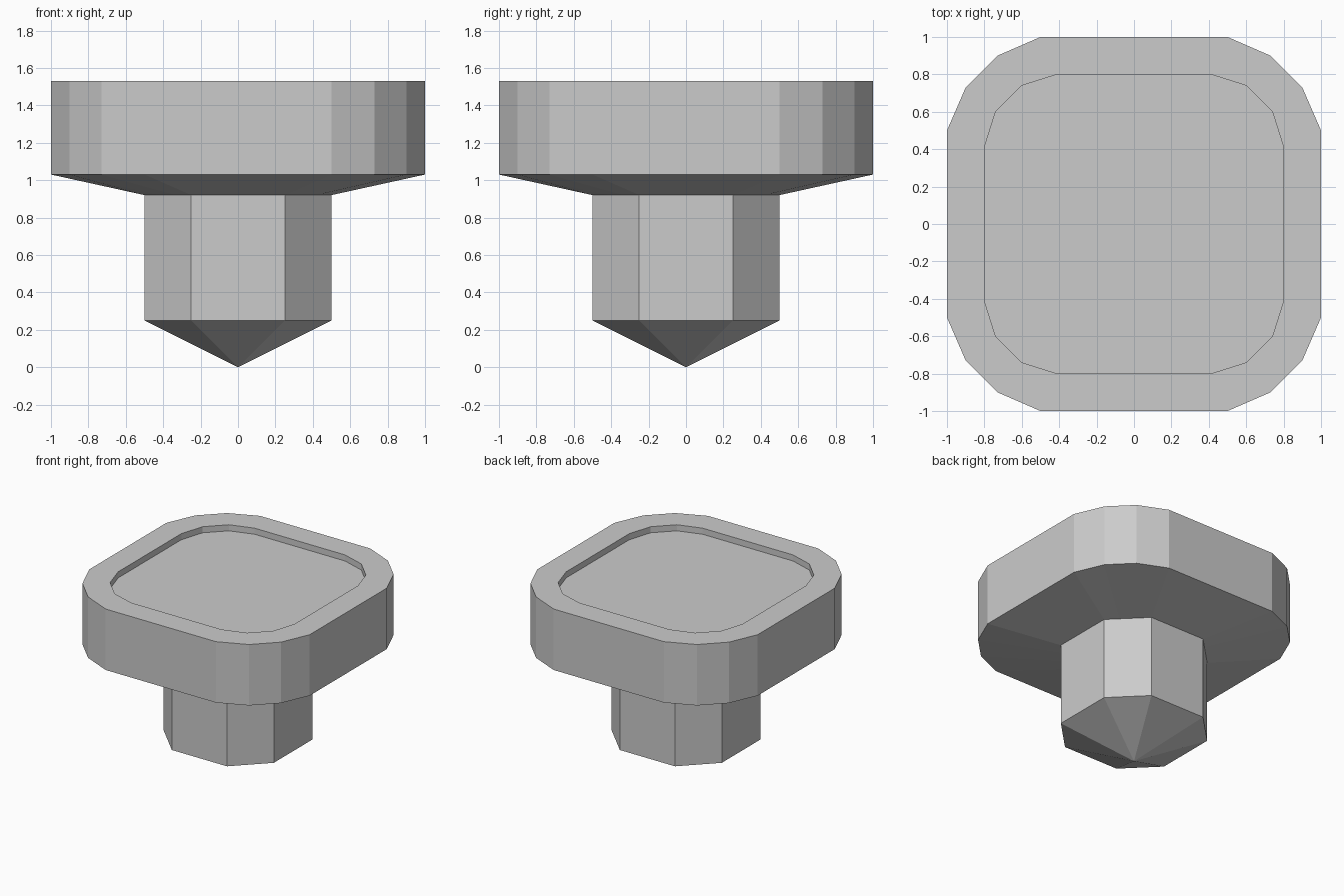
import bpy
import bmesh
from mathutils import Matrix, Vector

cube = bpy.data.objects.get("Cube")
if cube:
    bpy.data.objects.remove(cube, do_unlink=True)

grey = bpy.data.materials.new("plain grey")
grey.use_nodes = True
colour = (0.6, 0.6, 0.6, 1)
grey.diffuse_color = colour
grey.node_tree.nodes["Principled BSDF"].inputs["Base Color"].default_value = colour


def outline(corner, z):
    """Repeat one corner's points around the four quarters at height z."""
    return [Matrix.Rotation(q * 1.5707963, 3, "Z") @ Vector((x, y, z))
            for q in range(4) for x, y in corner]


def build_shell(name, rings, cap=False):
    """Bridge matching rings into one flat-sided shell; a one-point ring is a tip."""
    bm = bmesh.new()
    loops = [[bm.verts.new(p) for p in ring] for ring in rings]
    for low, high in zip(loops, loops[1:]):
        count = len(high)
        for i in range(count):
            j = (i + 1) % count
            if len(low) == 1:
                bm.faces.new((low[0], high[j], high[i]))
            else:
                bm.faces.new((low[i], low[j], high[j], high[i]))
    if cap:
        bm.faces.new(loops[-1])
    mesh = bpy.data.meshes.new(name)
    bm.to_mesh(mesh)
    bm.free()
    mesh.materials.append(grey)
    obj = bpy.data.objects.new(name, mesh)
    bpy.context.collection.objects.link(obj)
    return obj


# Corner profiles, running counter-clockwise
rim = [(1, 0.5), (0.9, 0.73), (0.73, 0.9), (0.5, 1)]
recess = [(0.8, 0.41), (0.74, 0.6), (0.6, 0.74), (0.41, 0.8)]
chamfer = [(0.5, 0.25), (0.25, 0.5)]
a, b = (Vector(p) for p in chamfer)
neck = [a.lerp(b, t / 3) for t in range(4)]

# Pointed tip
build_shell("tip", [[Vector((0, 0, 0))], outline(chamfer, 0.25)])

# Eight-sided stem
build_shell("stem", [outline(chamfer, 0.25), outline(chamfer, 0.92)])

# Wide head: sloped underside, side wall, rim, shallow recess with floor
build_shell("head", [outline(neck, 0.92), outline(rim, 1.03), outline(rim, 1.53),
                     outline(recess, 1.53), outline(recess, 1.48)], cap=True)
